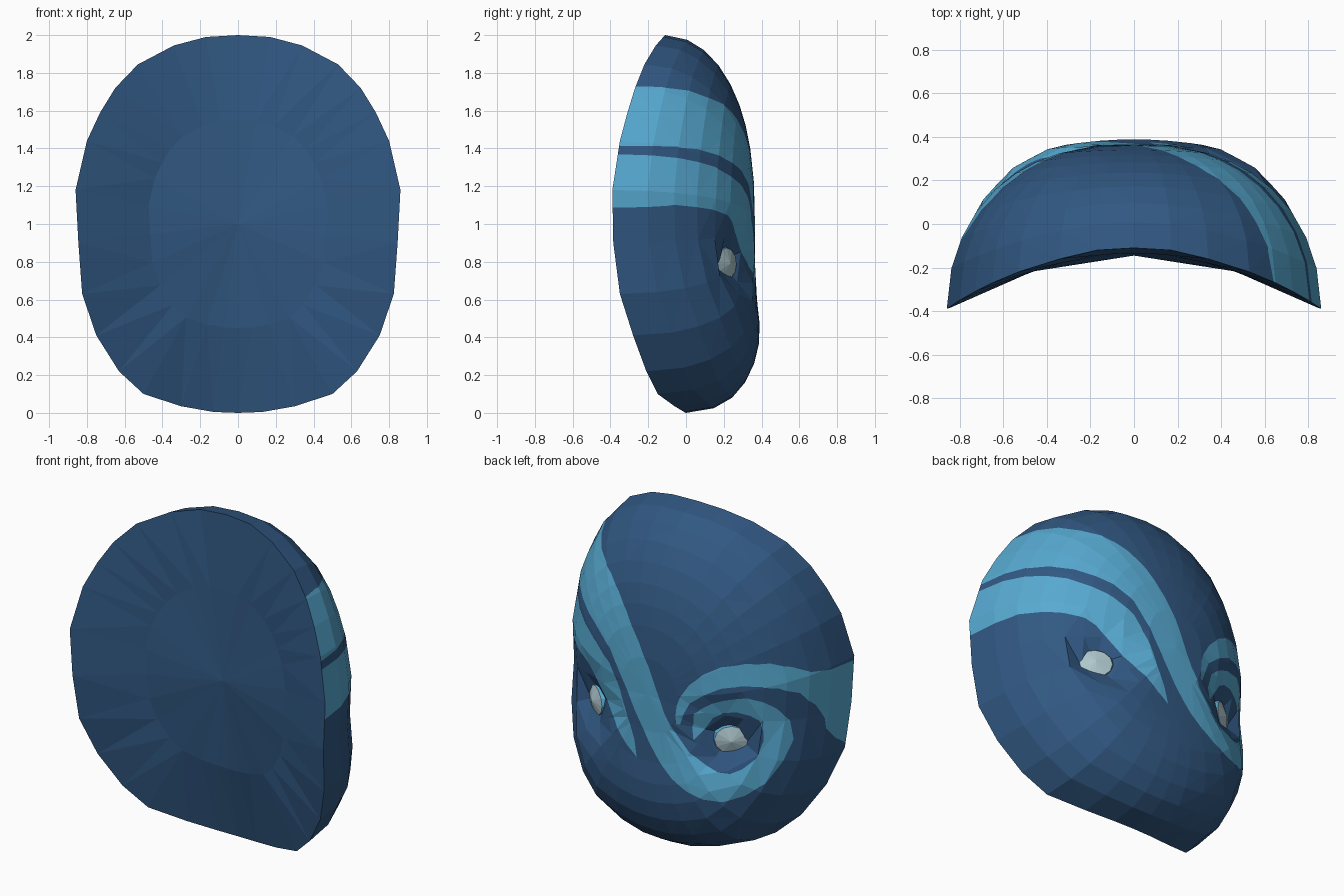
import bpy, bmesh, math
from mathutils import Vector

old = bpy.data.objects.get("Cube")
if old:
    bpy.data.objects.remove(old, do_unlink=True)


def make_material(name, rgb):
    mat = bpy.data.materials.new(name)
    mat.use_nodes = True
    mat.diffuse_color = (*rgb, 1)
    mat.node_tree.nodes["Principled BSDF"].inputs["Base Color"].default_value = (*rgb, 1)
    return mat


navy = make_material("navy_blue", (.031, .098, .225))
sky = make_material("sky_blue", (.095, .4, .64))
pale = make_material("pale_grey", (.42, .57, .61))


def make_object(name, bm, materials):
    mesh = bpy.data.meshes.new(name)
    bm.to_mesh(mesh)
    bm.free()
    for mat in materials:
        mesh.materials.append(mat)
    obj = bpy.data.objects.new(name, mesh)
    bpy.context.collection.objects.link(obj)
    return obj


# Rim of the mask: one half from crown to chin, then mirrored
half_rim = [(0, -.11, 2), (.17, -.12, 1.99), (.34, -.16, 1.945), (.53, -.22, 1.845),
            (.65, -.27, 1.72), (.73, -.31, 1.59), (.8, -.35, 1.44), (.86, -.39, 1.18),
            (.845, -.385, .9), (.825, -.35, .63), (.75, -.28, .41), (.63, -.21, .22),
            (.5, -.15, .1), (.3, -.06, .035), (.13, -.01, .005), (0, 0, 0)]
rim = [Vector(p) for p in half_rim]
rim += [Vector((-p.x, p.y, p.z)) for p in rim[-2:0:-1]]
middle = Vector((0, 0, 1))
EYE_X, EYE_Z = .45, .79


def face_point(edge, r):
    """Bulging outer face, fuller towards the chin, with sunken eye sockets."""
    p = middle.lerp(edge, r)
    down = max(0, (middle - edge).normalized().z)
    height = math.sqrt(max(0, 1 - r ** (2.5 + 4.5 * down ** 2)))
    y = edge.y + (.365 - edge.y) * height
    fade = min(1, (1 - r) * 5)
    socket = ((abs(p.x) - EYE_X) ** 2 + (p.z - EYE_Z) ** 2) / .02
    chin = (p.x / .4) ** 2 + ((p.z - .4) / .2) ** 2
    y += fade * (.03 * math.exp(-chin) - .14 * math.exp(-socket))
    return Vector((p.x, y, p.z))


def back_point(edge, r):
    """Shallow hollow on the wearer's side."""
    p = middle.lerp(edge, r)
    return Vector((p.x, edge.y * r * r - .145 * (1 - r * r), p.z))


def ring_surface(point, radii, facing):
    """Concentric rings from the rim to the middle, facing +y or -y."""
    bm = bmesh.new()
    rings = [[bm.verts.new(point(e, r)) for e in rim] for r in radii]
    n = len(rim)
    for outer, inner in zip(rings, rings[1:]):
        for i in range(n):
            j = (i + 1) % n
            bm.faces.new((outer[i], outer[j], inner[j], inner[i]))
    bmesh.ops.remove_doubles(bm, verts=bm.verts[:], dist=.0005)
    bmesh.ops.triangulate(bm, faces=bm.faces[:])
    bm.normal_update()
    if sum(f.normal.y * f.calc_area() for f in bm.faces) * facing < 0:
        bmesh.ops.reverse_faces(bm, faces=bm.faces[:])
    return bm


def smooth_outline(points):
    """Add one curved midpoint to each side of a closed outline."""
    pts = [Vector(p) for p in points]
    result = []
    for i, p in enumerate(pts):
        q, after = pts[(i + 1) % len(pts)], pts[(i + 2) % len(pts)]
        result += [p, (9 * (p + q) - pts[i - 1] - after) / 16]
    return result


def inside(x, z, outline):
    hit = False
    for a, b in zip(outline, outline[1:] + outline[:1]):
        if (a.y > z) != (b.y > z) and x < a.x + (z - a.y) * (b.x - a.x) / (b.y - a.y):
            hit = not hit
    return hit


def cut_along(bm, a, b):
    """Cut only the faces that lie under one side of an outline."""
    near = []
    for f in bm.faces:
        xs = [v.co.x for v in f.verts]
        zs = [v.co.z for v in f.verts]
        if (min(xs) <= max(a.x, b.x) and max(xs) >= min(a.x, b.x)
                and min(zs) <= max(a.y, b.y) and max(zs) >= min(a.y, b.y)):
            near.append(f)
    geom = set(near)
    for f in near:
        geom.update(f.edges)
        geom.update(f.verts)
    if near:
        bmesh.ops.bisect_plane(bm, geom=list(geom), dist=.0005, plane_co=(a.x, 0, a.y),
                               plane_no=(b.y - a.y, 0, a.x - b.x))


# Painted stripes as (x, z) outlines
swirl = [(.95, 1.73), (.65, 1.73), (.51, 1.68), (.34, 1.6), (.18, 1.45), (0, 1.17),
         (-.11, .91), (-.25, .725), (-.365, .64), (-.49, .615), (-.59, .69), (-.63, .8),
         (-.61, .92), (-.5, .975), (-.38, .93), (-.28, .79), (-.28, .93), (-.38, 1.02),
         (-.55, 1.07), (-.69, .99), (-.74, .8), (-.65, .56), (-.465, .45), (-.26, .485),
         (-.08, .62), (.07, .85), (.28, 1.2), (.52, 1.34), (.74, 1.41), (.95, 1.45)]
brow_band = [(.95, 1.37), (.75, 1.35), (.53, 1.26), (.28, 1.11), (.14, .84), (.07, .61),
             (.24, .765), (.42, .95), (.53, 1.04), (.78, 1.1), (.95, 1.09)]
temple_band = [(-.95, 1.06), (-.8, 1.18), (-.65, 1.27), (-.43, 1.25), (-.26, 1.12),
               (-.18, .96), (-.2, .86), (-.26, 1.01), (-.43, 1.12), (-.61, 1.14),
               (-.76, 1.07), (-.815, .87), (-.83, .63), (-.95, .6)]

# Outer face, cut and painted
bm = ring_surface(face_point, (1, .975, .92, .84, .74, .63, .52, .4, .22, 0), 1)
for shape in (swirl, brow_band, temple_band):
    outline = smooth_outline(shape)
    for a, b in zip(outline, outline[1:] + outline[:1]):
        cut_along(bm, a, b)
    for f in bm.faces:
        c = f.calc_center_median()
        if inside(c.x, c.z, outline):
            f.material_index = 1
make_object("mask_face", bm, [navy, sky])

# Hollow back
make_object("mask_back", ring_surface(back_point, (1, .55, 0), -1), [navy])


# Eyes: a blue collar with a shallow pale cap
def make_eye(name, side):
    bm = bmesh.new()
    sides = 12
    rings = []
    for radius, depth in ((.125, -.06), (.12, .02), (.095, .06)):
        rings.append([bm.verts.new((radius * math.cos(math.tau * i / sides),
                                    radius * .88 * math.sin(math.tau * i / sides), depth))
                      for i in range(sides)])
    tip = bm.verts.new((0, 0, .085))
    for i in range(sides):
        j = (i + 1) % sides
        for low, high in zip(rings, rings[1:]):
            bm.faces.new((low[i], low[j], high[j], high[i]))
        bm.faces.new((rings[-1][i], rings[-1][j], tip)).material_index = 1
    eye = make_object(name, bm, [sky, pale])
    eye.location = (side * .425, .165, EYE_Z)
    eye.rotation_euler = Vector((side * .55, .83, 0)).to_track_quat('Z', 'Y').to_euler()


make_eye("left_eye", 1)
make_eye("right_eye", -1)
